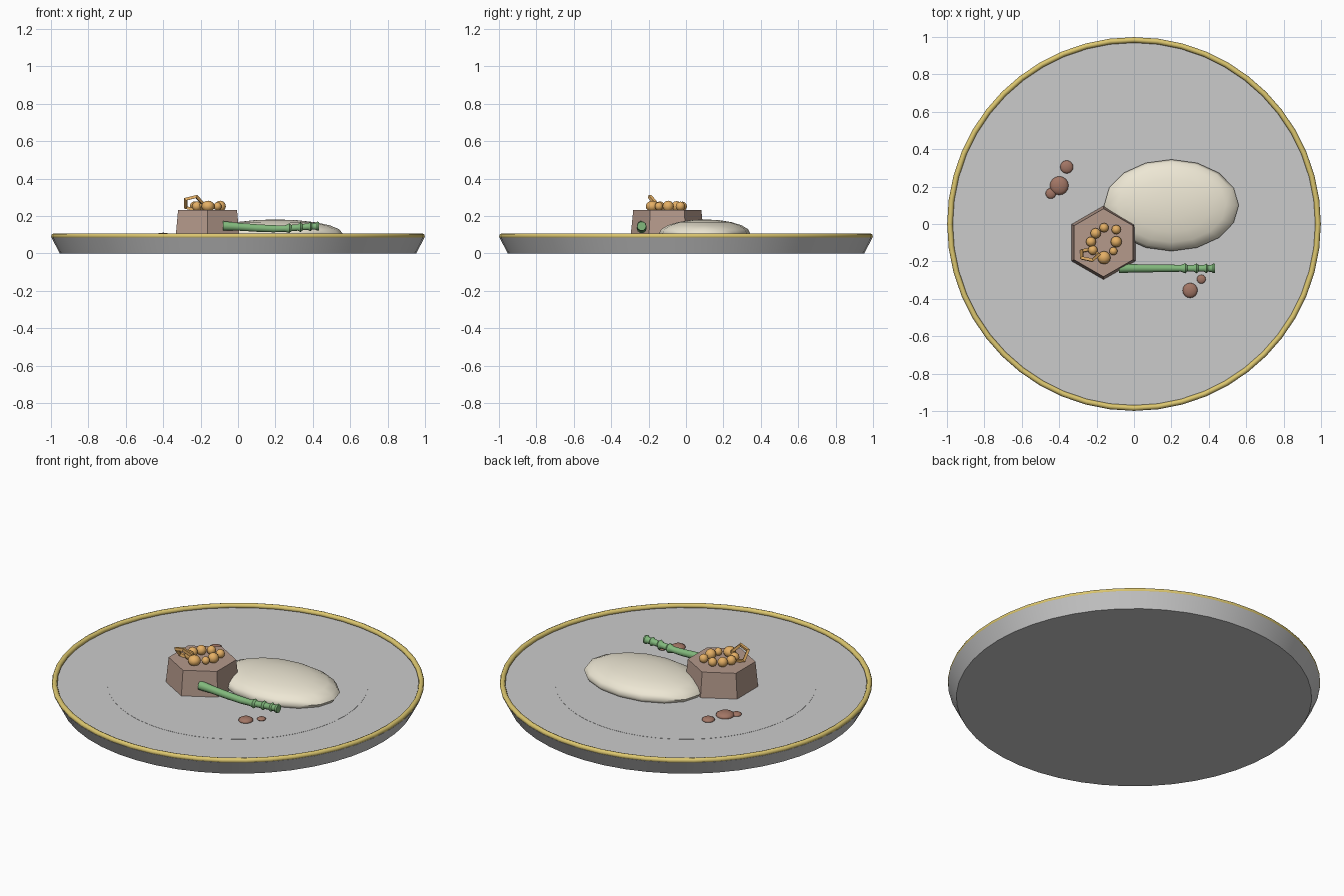
import bpy, bmesh, math
from mathutils import Vector

if "Cube" in bpy.data.objects:
    bpy.data.objects.remove(bpy.data.objects["Cube"])


def material(name, rgb):
    m = bpy.data.materials.new(name)
    m.diffuse_color = (*rgb, 1)
    m.use_nodes = True
    m.node_tree.nodes["Principled BSDF"].inputs["Base Color"].default_value = m.diffuse_color
    return m


GOLD = material("gold", (0.72, 0.57, 0.16))
CREAM = material("cream", (0.85, 0.80, 0.66))
BROWN = material("brown", (0.46, 0.32, 0.26))
ORANGE = material("orange", (0.78, 0.43, 0.13))
GREEN = material("green", (0.22, 0.48, 0.20))
SAUCE = material("sauce", (0.36, 0.18, 0.13))


def finish(name, mat=None, smooth=None):
    ob = bpy.context.object
    ob.name = name
    if mat:
        ob.data.materials.append(mat)
    if smooth:
        bpy.ops.object.shade_smooth_by_angle(angle=math.radians(smooth))
    return ob


def frustum(name, sides, r1, r2, z1, z2, xy=(0, 0), mat=None, smooth=None):
    bpy.ops.mesh.primitive_cone_add(vertices=sides, radius1=r1, radius2=r2, depth=z2 - z1,
                                    location=(*xy, (z1 + z2) / 2))
    return finish(name, mat, smooth)


def ball(name, loc, size, mat, segs=12, rings=8):
    bpy.ops.mesh.primitive_uv_sphere_add(segments=segs, ring_count=rings, radius=1, location=loc)
    bpy.context.object.scale = size
    bpy.ops.object.transform_apply(location=False, rotation=False, scale=True)
    return finish(name, mat, 60)


# Plate with a shallow centre disc and gold rim
frustum("plate", 48, 0.953, 0.997, 0, 0.085, smooth=30)
frustum("plate_centre", 48, 0.70, 0.70, 0.06, 0.086, smooth=30)
bpy.ops.mesh.primitive_torus_add(major_segments=48, minor_segments=8, major_radius=0.984,
                                 minor_radius=0.015, location=(0, 0, 0.093))
finish("gold_rim", GOLD, 50)

# Puree mound
ball("puree", (0.2, 0.1, 0.105), (0.36, 0.245, 0.077), CREAM, 16, 10)

# Six-sided meat block, vertices pointing along y
frustum("meat_block", 6, 0.197, 0.182, 0.085, 0.232, (-0.163, -0.1), BROWN)

# Ring of small round toppings
for i, (x, y, r) in enumerate([(-0.16, -0.02, 0.025), (-0.095, -0.03, 0.025), (-0.095, -0.095, 0.03),
                               (-0.11, -0.145, 0.022), (-0.16, -0.18, 0.035), (-0.23, -0.095, 0.027),
                               (-0.205, -0.05, 0.028), (-0.22, -0.14, 0.026)]):
    ball(f"topping_{i + 1}", (x, y, 0.252), (r, r, min(r, 0.03)), ORANGE)

# Tilted crisp loop leaning on the toppings
bpy.ops.mesh.primitive_torus_add(major_segments=5, minor_segments=4, major_radius=0.05, minor_radius=0.012,
                                 location=(-0.238, -0.163, 0.268),
                                 rotation=(math.radians(-50), 0, 0))
finish("crisp_loop", ORANGE)

# Asparagus spear: bent tube with flared scales near the tip (x, z, radius)
path = [(-0.08, 0.148, 0.026), (0.0, 0.143, 0.022), (0.1, 0.136, 0.021), (0.19, 0.132, 0.020),
        (0.25, 0.133, 0.018), (0.275, 0.135, 0.027), (0.285, 0.136, 0.018), (0.32, 0.139, 0.018),
        (0.335, 0.140, 0.027), (0.345, 0.141, 0.018), (0.375, 0.143, 0.018), (0.387, 0.144, 0.026),
        (0.395, 0.144, 0.018), (0.415, 0.145, 0.019), (0.423, 0.146, 0.026), (0.432, 0.146, 0.024)]
bm = bmesh.new()
N = 10
loops = [[bm.verts.new((x, -0.237 + r * math.cos(math.tau * k / N), z + r * math.sin(math.tau * k / N)))
          for k in range(N)] for x, z, r in path]
for a, b in zip(loops, loops[1:]):
    for k in range(N):
        bm.faces.new((a[k], a[(k + 1) % N], b[(k + 1) % N], b[k]))
bm.faces.new(loops[0])
bm.faces.new(loops[-1])
bmesh.ops.recalc_face_normals(bm, faces=bm.faces[:])
mesh = bpy.data.meshes.new("asparagus")
bm.to_mesh(mesh)
bm.free()
spear = bpy.data.objects.new("asparagus", mesh)
bpy.context.collection.objects.link(spear)
bpy.ops.object.select_all(action='DESELECT')
spear.select_set(True)
bpy.context.view_layer.objects.active = spear
finish("asparagus", GREEN, 40)

# Flattened sauce drops
for i, (x, y, r) in enumerate([(-0.40, 0.205, 0.05), (-0.36, 0.305, 0.035), (-0.445, 0.163, 0.028),
                               (0.30, -0.355, 0.04), (0.36, -0.295, 0.024)]):
    ball(f"sauce_drop_{i + 1}", (x, y, 0.09), (r, r, r * 0.42), SAUCE, 16, 8)
